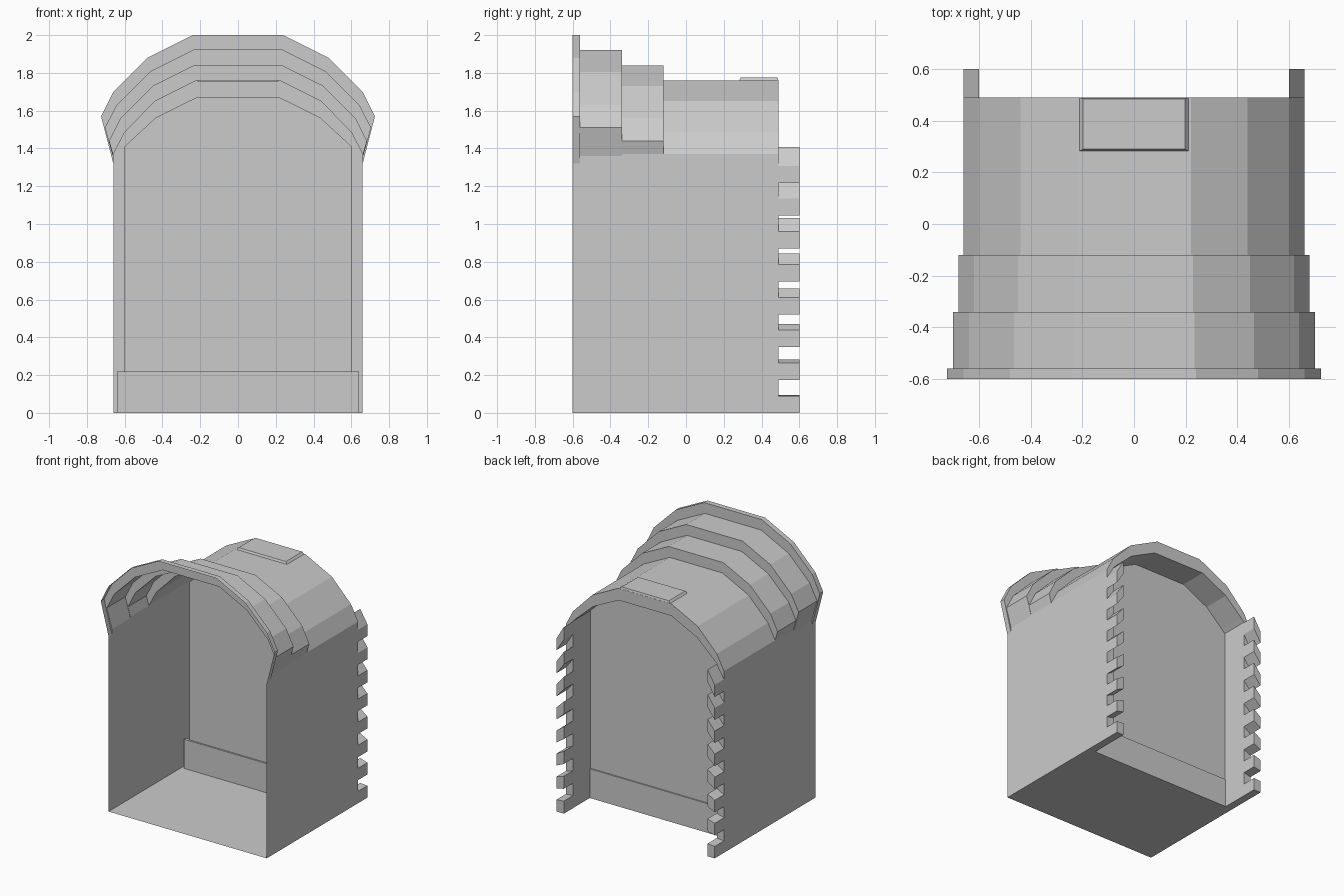
import bpy, bmesh

if "Cube" in bpy.data.objects:
    bpy.data.objects.remove(bpy.data.objects["Cube"])

grey = bpy.data.materials.new("plain grey")
grey.use_nodes = True
colour = (0.6, 0.6, 0.6, 1)
grey.diffuse_color = colour
grey.node_tree.nodes["Principled BSDF"].inputs["Base Color"].default_value = colour

WALL, INNER, PANEL_Y, BACK_Y, END_Y = 0.66, 0.6, 0.28, 0.49, 0.6


def finish(name, bm, closed=True):
    if closed:
        bmesh.ops.recalc_face_normals(bm, faces=bm.faces)
    mesh = bpy.data.meshes.new(name)
    bm.to_mesh(mesh)
    bm.free()
    mesh.materials.append(grey)
    obj = bpy.data.objects.new(name, mesh)
    bpy.context.collection.objects.link(obj)
    return obj


def section(bm, half, y):
    """Arch running from the foot of the +x wall over to the -x wall."""
    points = half + [(-x, z) for x, z in reversed(half)]
    return [bm.verts.new((x, y, z)) for x, z in points]


def bridge(bm, a, b):
    for i in range(len(a) - 1):
        bm.faces.new((a[i], b[i], b[i + 1], a[i + 1]))


def prism(bm, lower, upper):
    """Solid between two matching rings of points."""
    a = [bm.verts.new(p) for p in lower]
    b = [bm.verts.new(p) for p in upper]
    bridge(bm, a + a[:1], b + b[:1])
    bm.faces.new(a)
    bm.faces.new(b)


def rect(x, y0, y1, z):
    return [(-x, y0, z), (x, y0, z), (x, y1, z), (-x, y1, z)]


# Half profiles of the stepped vault, from foot to crown
front_rim = [(WALL, 0), (WALL, 1.32), (.725, 1.57), (.66, 1.70), (.48, 1.88), (.24, 2.0)]
big_step = [(WALL, 0), (WALL, 1.36), (.702, 1.51), (.64, 1.63), (.465, 1.805), (.235, 1.92)]
small_step = [(WALL, 0), (WALL, 1.37), (.68, 1.44), (.62, 1.56), (.45, 1.73), (.228, 1.84)]
roof = [(WALL, 0), (WALL, 1.31), (WALL, 1.37), (.60, 1.485), (.44, 1.65), (.22, 1.76)]
opening = [(INNER, 0), (INNER, 1.31), (INNER, 1.41), (.575, 1.435), (.433, 1.565), (.22, 1.67)]

# Walls, stepped roof, back rim and the recessed back panel
bm = bmesh.new()
path = [(front_rim, -.6), (front_rim, -.56), (big_step, -.56), (big_step, -.34),
        (small_step, -.34), (small_step, -.12), (roof, -.12), (roof, BACK_Y),
        (opening, BACK_Y), (opening, PANEL_Y)]
rings = [section(bm, half, y) for half, y in path]
for a, b in zip(rings, rings[1:]):
    bridge(bm, a, b)
bm.faces.new(rings[-1])
finish("vaulted_shell", bm)

# Floor, with a narrow strip under each hollow side wall
bm = bmesh.new()
bm.faces.new([bm.verts.new(p) for p in rect(WALL, -.6, PANEL_Y, 0)])
for side in (-1, 1):
    bm.faces.new([bm.verts.new((side * x, y, 0)) for x, y in
                  ((INNER, PANEL_Y), (WALL, PANEL_Y), (WALL, BACK_Y), (INNER, BACK_Y))][::side])
finish("floor", bm, closed=False)

# Low board across the foot of the back panel
bm = bmesh.new()
prism(bm, rect(.64, .268, .29, 0), rect(.64, .268, .29, .22))
finish("skirting_board", bm)

# Raised plate on the roof
bm = bmesh.new()
prism(bm, rect(.215, PANEL_Y, BACK_Y, 1.755), rect(.197, .29, .485, 1.775))
finish("roof_plate", bm)

# Toothed rear edges: slots tilt more the higher they sit
for side, name in ((1, "left_teeth"), (-1, "right_teeth")):
    bm = bmesh.new()
    for k in range(8):
        low, high = .174 * k, .1875 * k
        quad = [(WALL, low), (WALL, low + .09), (INNER, high + .095), (INNER, high)]
        prism(bm, [(side * x, BACK_Y, z) for x, z in quad],
              [(side * x, END_Y, z) for x, z in quad])
    finish(name, bm)
